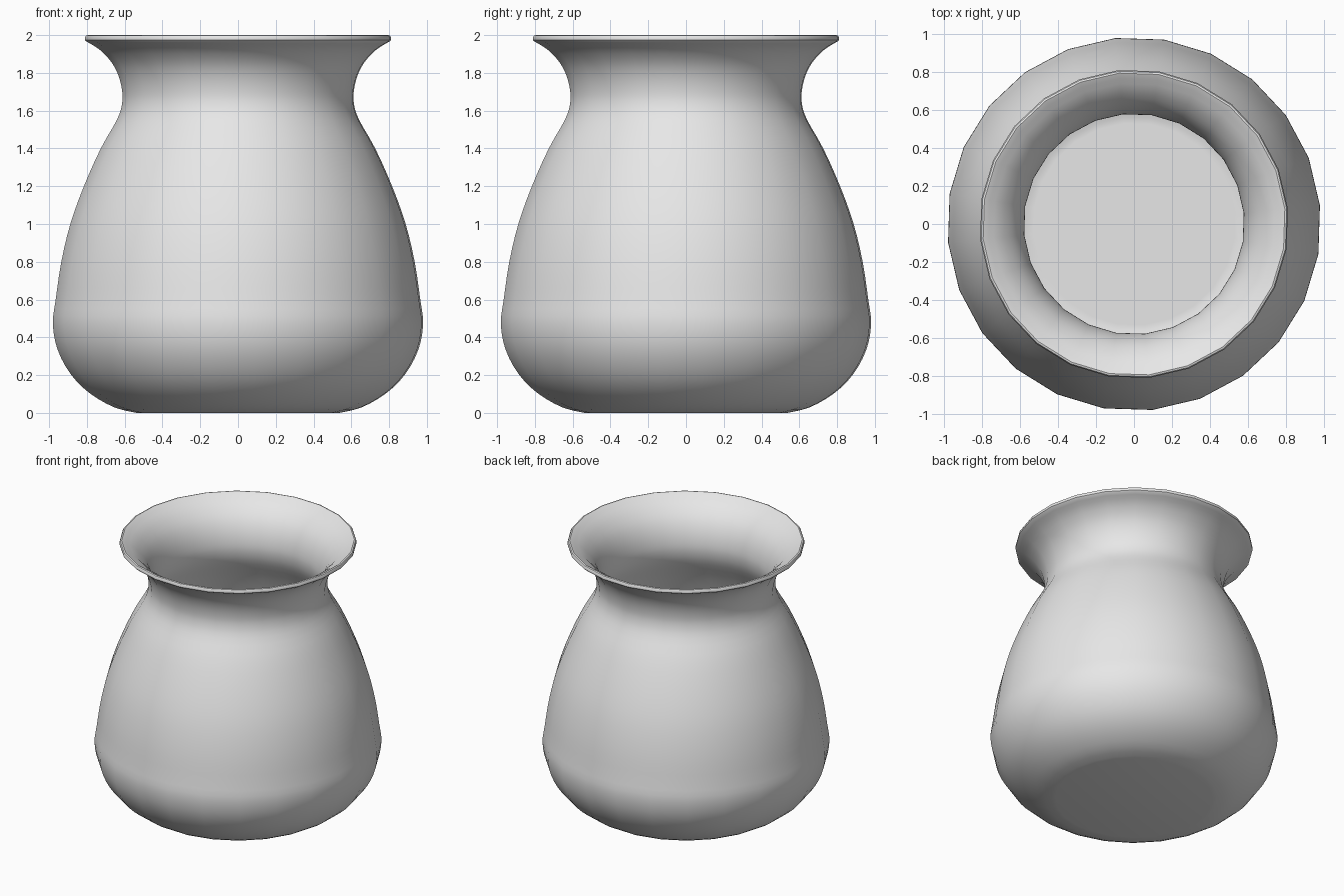
import bpy
import bmesh
import math
from mathutils import Vector

SIDES = 24
TURN = math.radians(5.7)
WALL = 0.033

cube = bpy.data.objects.get("Cube")
if cube:
    bpy.data.objects.remove(cube, do_unlink=True)

# Outer silhouette as (radius, height), from the foot up to under the lip
OUTLINE = [(0.54, 0), (0.66, 0.03), (0.79, 0.105), (0.89, 0.205),
           (0.96, 0.335), (0.985, 0.47), (0.97, 0.6), (0.94, 0.8),
           (0.892, 1.0), (0.82, 1.2), (0.73, 1.4), (0.645, 1.55),
           (0.618, 1.63), (0.616, 1.7), (0.634, 1.78), (0.672, 1.855),
           (0.735, 1.922), (0.806, 1.966)]
# Rounded lip
LIP = [(0.814, 1.974), (0.815, 1.986), (0.809, 1.997), (0.799, 2.0), (0.79, 1.996)]


def smooth_path(points, steps=3):
    """Catmull-Rom curve through the points."""
    pts = [Vector(p) for p in points]
    pts = [pts[0]] + pts + [pts[-1]]
    path = []
    for a, b, c, d in zip(pts, pts[1:], pts[2:], pts[3:]):
        for i in range(steps):
            t = i / steps
            path.append(0.5 * (2 * b + (c - a) * t + (2 * a - 5 * b + 4 * c - d) * t ** 2
                               + (3 * b - a - 3 * c + d) * t ** 3))
    return path + [pts[-1]]


def inset_path(path, distance):
    """Same curve moved towards the inside of the vase."""
    result = []
    for i, p in enumerate(path):
        along = (path[min(i + 1, len(path) - 1)] - path[max(i - 1, 0)]).normalized()
        result.append(p + Vector((-along.y, along.x)) * distance)
    return result


outer = smooth_path(OUTLINE)
inner = inset_path(outer, WALL)[:-1]
inner[0].y = inner[1].y = WALL
profile = outer + [Vector(p) for p in LIP] + inner[::-1]

# Vase body: turn the profile, then close the foot and the inside floor
bm = bmesh.new()
rings = []
for p in profile:
    angles = [TURN + math.tau * k / SIDES for k in range(SIDES)]
    rings.append([bm.verts.new((p.x * math.cos(a), p.x * math.sin(a), p.y)) for a in angles])
for low, high in zip(rings, rings[1:]):
    for k in range(SIDES):
        n = (k + 1) % SIDES
        bm.faces.new((low[k], low[n], high[n], high[k]))
bm.faces.new(rings[0][::-1])
bm.faces.new(rings[-1])
bmesh.ops.recalc_face_normals(bm, faces=bm.faces)

mesh = bpy.data.meshes.new("vase")
bm.to_mesh(mesh)
bm.free()
vase = bpy.data.objects.new("vase", mesh)
bpy.context.collection.objects.link(vase)

# Plain grey glaze
grey = bpy.data.materials.new("light_grey")
grey.use_nodes = True
grey.diffuse_color = (0.8, 0.8, 0.8, 1)
grey.node_tree.nodes["Principled BSDF"].inputs["Base Color"].default_value = (0.8, 0.8, 0.8, 1)
mesh.materials.append(grey)

bpy.ops.object.select_all(action="DESELECT")
vase.select_set(True)
bpy.context.view_layer.objects.active = vase
bpy.ops.object.shade_smooth_by_angle(angle=math.radians(40))
